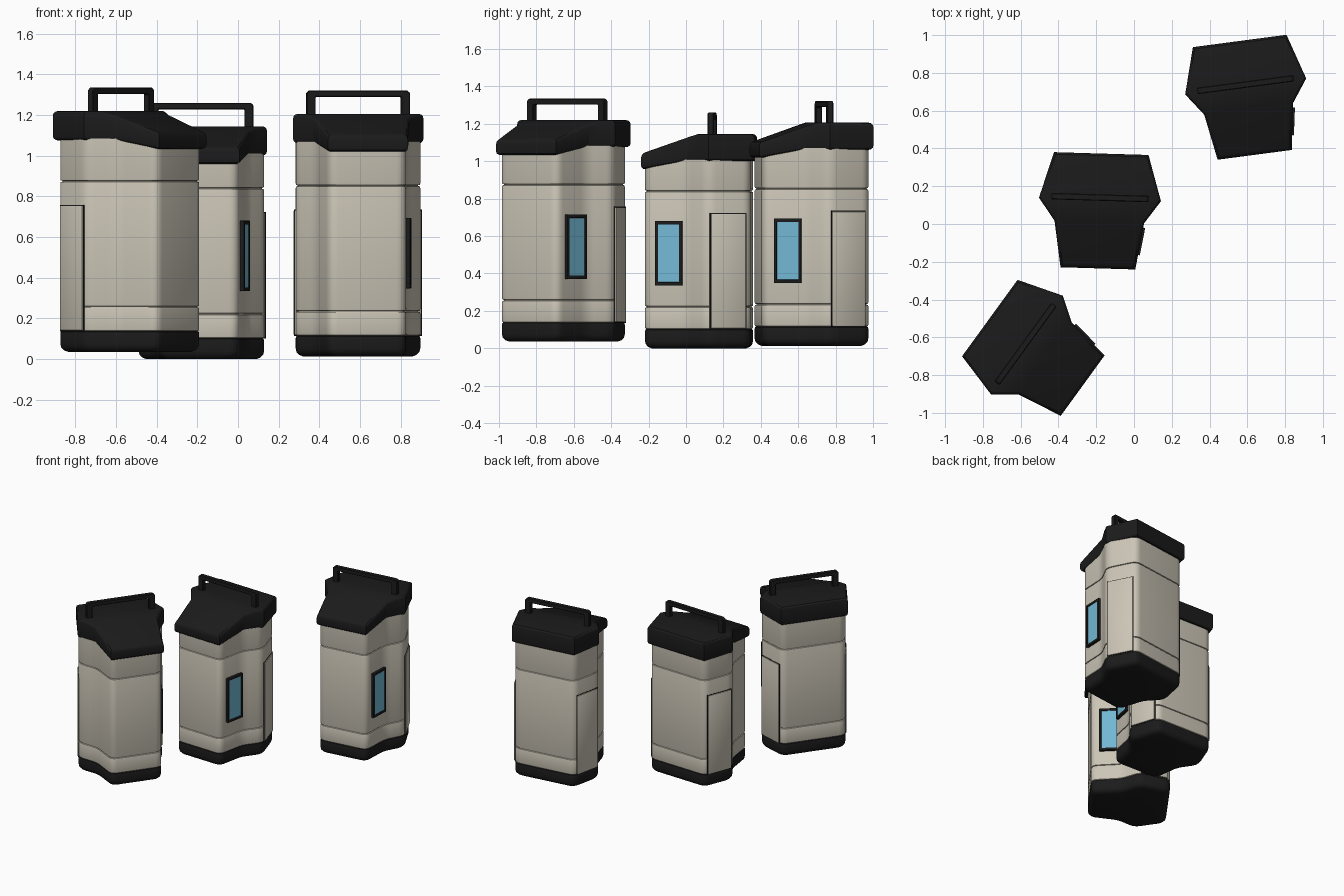
import bpy, bmesh, math
from mathutils import Vector, Matrix

if "Cube" in bpy.data.objects:
    bpy.data.objects.remove(bpy.data.objects["Cube"])


def material(name, rgb):
    m = bpy.data.materials.new(name)
    m.diffuse_color = (*rgb, 1)
    m.use_nodes = True
    m.node_tree.nodes["Principled BSDF"].inputs["Base Color"].default_value = m.diffuse_color
    return m


CREAM = material("cream_shell", (0.60, 0.56, 0.47))
BLACK = material("black_plastic", (0.011, 0.011, 0.011))
BLUE = material("blue_glass", (0.17, 0.48, 0.66))

# right half of the canister plan, back to front
HALF = [(0.238, 0.213), (0.318, -0.012), (0.226, -0.14), (0.19, -0.355)]
PLAN = [Vector(p) for p in HALF] + [Vector((-x, y)) for x, y in reversed(HALF)]


def finish(bm, name, mat, place, angle=35):
    bmesh.ops.recalc_face_normals(bm, faces=bm.faces[:])
    me = bpy.data.meshes.new(name)
    bm.to_mesh(me)
    bm.free()
    me.materials.append(mat)
    ob = bpy.data.objects.new(name, me)
    bpy.context.collection.objects.link(ob)
    ob.matrix_world = place
    bpy.ops.object.select_all(action='DESELECT')
    ob.select_set(True)
    bpy.context.view_layer.objects.active = ob
    bpy.ops.object.shade_smooth_by_angle(angle=math.radians(angle))
    return ob


def outline(inset, round_d=0.045, seg=5):
    """Plan polygon moved inwards, with rounded corners."""
    n, moved, pts = len(PLAN), [], []
    for i, p in enumerate(PLAN):
        a = (p - PLAN[i - 1]).normalized()
        b = (PLAN[(i + 1) % n] - p).normalized()
        na, nb = Vector((a.y, -a.x)), Vector((b.y, -b.x))
        moved.append(p + (na + nb) * inset / (1 + na.dot(nb)))
    for i, p in enumerate(moved):
        a = p + (moved[i - 1] - p).normalized() * round_d
        b = p + (moved[(i + 1) % n] - p).normalized() * round_d
        for k in range(seg + 1):
            t = k / seg
            pts.append(a * (1 - t) ** 2 + p * 2 * t * (1 - t) + b * t * t)
    return pts


def shell(name, rings, mat, place):
    """Stack of (height, inset) outlines joined into a closed shell."""
    bm = bmesh.new()
    loops = [[bm.verts.new((p.x, p.y, z)) for p in outline(i)] for z, i in rings]
    n = len(loops[0])
    for lo, hi in zip(loops, loops[1:]):
        for k in range(n):
            bm.faces.new((lo[k], lo[(k + 1) % n], hi[(k + 1) % n], hi[k]))
    bm.faces.new(loops[0])
    bm.faces.new(loops[-1])
    return finish(bm, name, mat, place)


def box(bm, size, m, bevel=0.0):
    r = bmesh.ops.create_cube(bm, size=1, matrix=m @ Matrix.Diagonal((*size, 1)))
    if bevel:
        edges = list({e for v in r['verts'] for e in v.link_edges})
        bmesh.ops.bevel(bm, geom=edges, offset=bevel, segments=2, profile=0.5, affect='EDGES')


def wall_frame(p, q, t, z):
    """Matrix on a wall: x along the wall, y outwards, z up."""
    p, q = Vector((*p, 0)), Vector((*q, 0))
    x = (q - p).normalized()
    y = Vector((-x.y, x.x, 0))
    mid = p.lerp(q, t)
    if y.x * mid.x < 0:
        y = -y
    m = Matrix((x, y, Vector((0, 0, 1)))).transposed().to_4x4()
    m.translation = mid + Vector((0, 0, z))
    return m


def lid(place):
    # y, half width, underside, top
    rows = [(0.233, 0.25, 1.0, 1.145), (-0.01, 0.323, 1.0, 1.145), (-0.07, 0.28, 1.0, 1.145),
            (-0.13, 0.237, 1.0, 1.125), (-0.375, 0.198, 0.955, 1.04)]
    bm = bmesh.new()
    loops = [[bm.verts.new(c) for c in ((-w, y, b), (w, y, b), (w, y, t), (-w, y, t))]
             for y, w, b, t in rows]
    rim = []
    for a, b in zip(loops, loops[1:]):
        for k in range(4):
            bm.faces.new((a[k], a[(k + 1) % 4], b[(k + 1) % 4], b[k]))
            rim.append(bm.edges.get((a[k], b[k])))
    for l in (loops[0], loops[-1]):
        bm.faces.new(l)
        rim += [bm.edges.get((l[0], l[1])), bm.edges.get((l[2], l[3]))]
    bmesh.ops.recalc_face_normals(bm, faces=bm.faces[:])
    bmesh.ops.bevel(bm, geom=rim, offset=0.022, segments=3, profile=0.5, affect='EDGES')
    finish(bm, "lid", BLACK, place, 25)


def handle(place):
    # U-shaped grip outline, extruded front to back
    half = [(0.212, 1.11), (0.212, 1.228), (0, 1.228)]
    outer = [(0.257, 1.11), (0.257, 1.247), (0.243, 1.26)]
    right = half[::-1][1:][::-1] + []
    loop = [(-x, z) for x, z in outer] + outer[::-1] + right + [(-x, z) for x, z in right[::-1]]
    bm = bmesh.new()
    f = bm.faces.new([bm.verts.new((x, -0.017, z)) for x, z in loop])
    r = bmesh.ops.extrude_face_region(bm, geom=[f])
    bmesh.ops.translate(bm, vec=(0, 0.034, 0),
                        verts=[g for g in r['geom'] if isinstance(g, bmesh.types.BMVert)])
    bmesh.ops.recalc_face_normals(bm, faces=bm.faces[:])
    bmesh.ops.bevel(bm, geom=bm.edges[:], offset=0.004, segments=1, affect='EDGES')
    finish(bm, "handle", BLACK, place, 30)


def canister(x, y, z, turn, lift):
    place = Matrix.Translation((x, y, z)) @ Matrix.Rotation(math.radians(turn), 4, 'Z')
    raised = place @ Matrix.Translation((0, 0, lift))

    shell("base", [(0, 0.035), (0.008, 0.016), (0.022, 0.004), (0.04, 0),
                   (0.09, 0), (0.099, 0.002), (0.104, 0.009)], BLACK, place)

    # body sections with grooves between them
    rings = [(0.102, 0.009), (0.106, 0.002), (0.114, 0)]
    for g in (0.222, 0.84):
        rings += [(g - 0.012, 0), (g - 0.004, 0.002), (g - 0.002, 0.009),
                  (g + 0.002, 0.009), (g + 0.004, 0.002), (g + 0.012, 0)]
    shell("body", rings + [(1.01 + lift, 0)], CREAM, place)

    lid(raised)
    handle(raised)

    # window on the right front wall
    w = wall_frame(HALF[2], HALF[3], 0.39, 0.508)
    bm = bmesh.new()
    for s in (-1, 1):
        box(bm, (0.016, 0.04, 0.345), w @ Matrix.Translation((s * 0.0655, 0, 0)), 0.002)
        box(bm, (0.147, 0.04, 0.018), w @ Matrix.Translation((0, 0, s * 0.1635)), 0.002)
    finish(bm, "window_frame", BLACK, place)
    bm = bmesh.new()
    box(bm, (0.125, 0.03, 0.32), w)
    finish(bm, "window_glass", BLUE, place)

    # raised panels with dark seams on both rear side walls
    for side, s in (("left", -1), ("right", 1)):
        p, q = [(s * a, b) for a, b in (HALF[1], HALF[0])]
        w = wall_frame(p, q, 0.47, 0.412)
        bm = bmesh.new()
        box(bm, (0.196, 0.014, 0.612), w, 0.004)
        finish(bm, "side_panel_" + side, CREAM, place)
        bm = bmesh.new()
        box(bm, (0.206, 0.004, 0.622), w)
        finish(bm, "panel_seam_" + side, BLACK, place)


canister(-0.575, -0.635, 0.035, 54, 0.04)
canister(-0.18, 0.14, 0.0, -1.7, 0.0)
canister(0.59, 0.738, 0.013, 7.5, 0.048)
